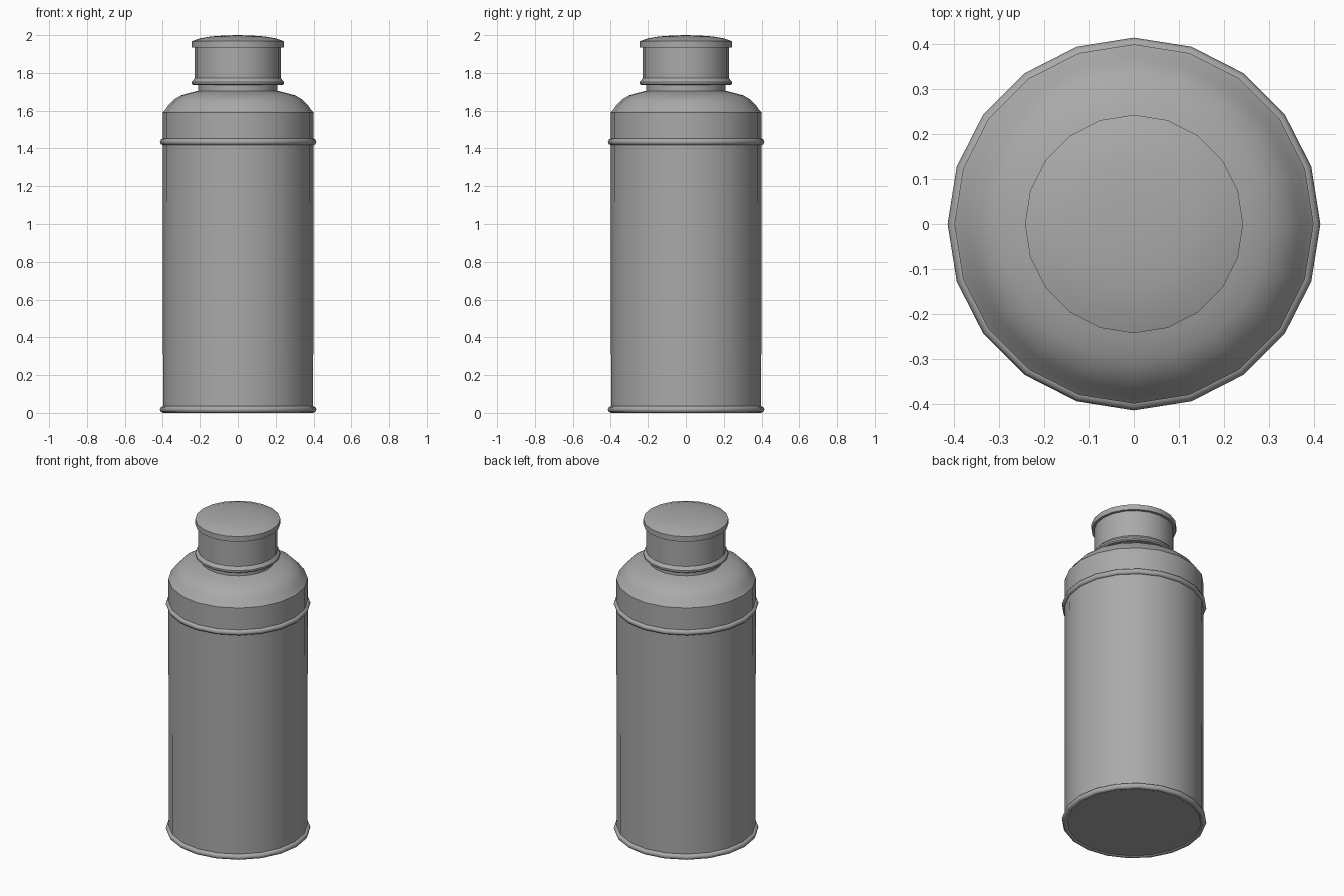
import bpy, bmesh, math

if "Cube" in bpy.data.objects:
    bpy.data.objects.remove(bpy.data.objects["Cube"])

SIDES = 20

# Dark grey metal
metal = bpy.data.materials.new("dark_grey")
metal.diffuse_color = (0.4, 0.4, 0.4, 1)
metal.use_nodes = True
metal.node_tree.nodes["Principled BSDF"].inputs["Base Color"].default_value = metal.diffuse_color


def lathe(name, profile, closed=False, angle=35):
    """Spin (radius, height) points round z; closed joins last point to first."""
    bm = bmesh.new()
    rings = []
    for r, z in profile:
        if r == 0:
            rings.append([bm.verts.new((0, 0, z))] * SIDES)
        else:
            rings.append([bm.verts.new((r * math.cos(2 * math.pi * i / SIDES),
                                        r * math.sin(2 * math.pi * i / SIDES), z))
                          for i in range(SIDES)])
    pairs = list(zip(rings, rings[1:]))
    if closed:
        pairs.append((rings[-1], rings[0]))
    for a, b in pairs:
        for i in range(SIDES):
            j = (i + 1) % SIDES
            bm.faces.new(list(dict.fromkeys((a[i], a[j], b[j], b[i]))))
    bmesh.ops.recalc_face_normals(bm, faces=bm.faces)
    mesh = bpy.data.meshes.new(name)
    bm.to_mesh(mesh)
    bm.free()
    mesh.materials.append(metal)
    obj = bpy.data.objects.new(name, mesh)
    bpy.context.collection.objects.link(obj)
    bpy.ops.object.select_all(action='DESELECT')
    obj.select_set(True)
    bpy.context.view_layer.objects.active = obj
    bpy.ops.object.shade_smooth_by_angle(angle=math.radians(angle))
    return obj


def bead(name, z, radius=0.397, thick=0.018):
    """Rounded ring around the body."""
    pts = [(radius + thick * math.cos(math.pi * k / 4),
            z + thick * math.sin(math.pi * k / 4)) for k in range(8)]
    return lathe(name, pts, closed=True, angle=50)


# Body with creased, domed shoulder and short neck
lathe("body", [(0, 0.006), (0.398, 0.006), (0.4, 1.59), (0.387, 1.604),
               (0.368, 1.632), (0.341, 1.659), (0.304, 1.681), (0.255, 1.694),
               (0.21, 1.705), (0.21, 1.74), (0, 1.74)])

# Rolled seams at the foot and below the shoulder
bead("base_ring", 0.018)
bead("upper_ring", 1.435)

# Cap with flared lower lip, top rim and slightly domed top
lathe("cap", [(0, 1.735), (0.235, 1.735), (0.243, 1.742), (0.243, 1.753),
              (0.227, 1.772), (0.227, 1.935), (0.243, 1.935),
              (0.243, 1.968), (0.2, 1.983), (0.14, 1.993), (0.07, 1.998),
              (0, 2.0)])
